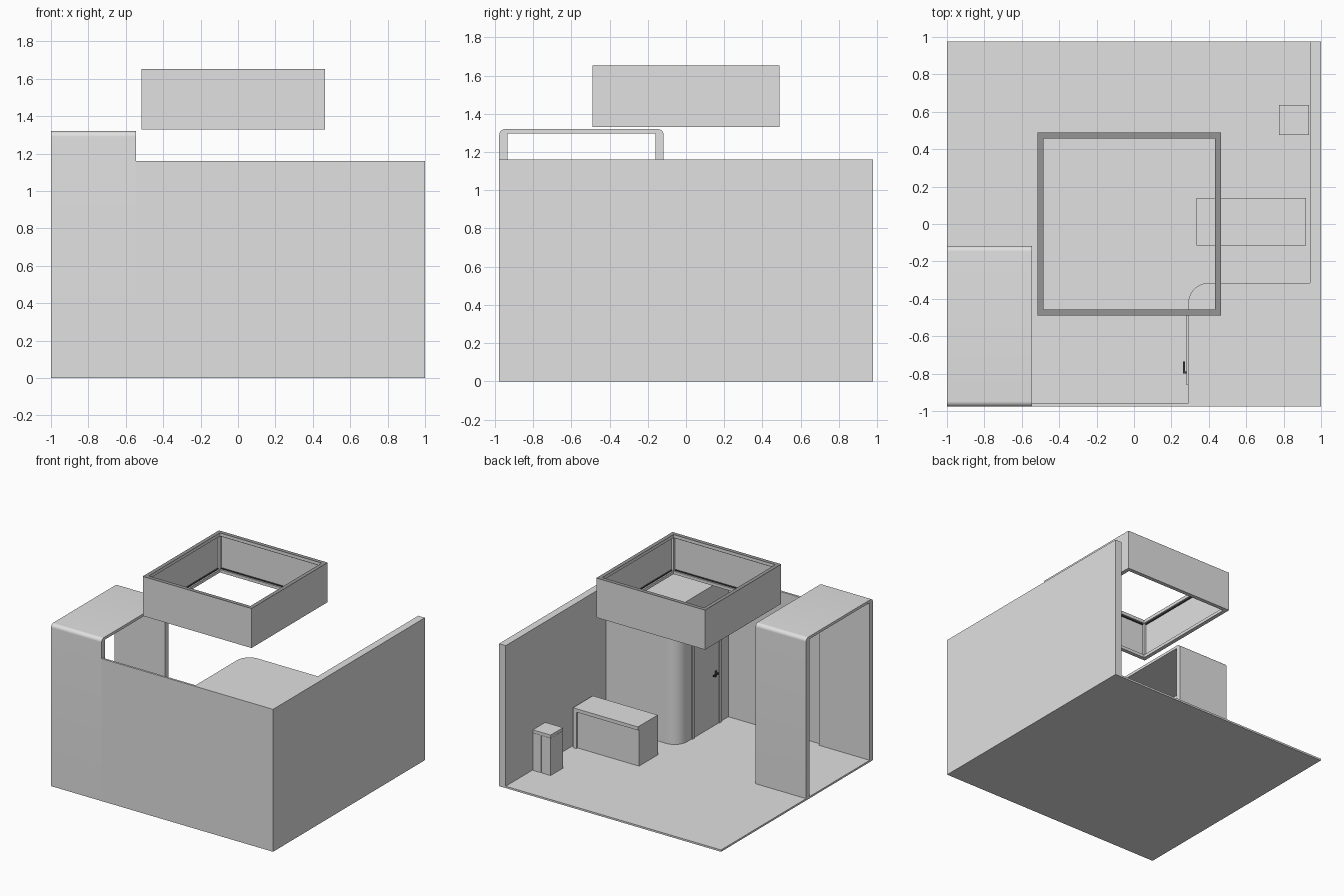
import bpy, bmesh, math
from mathutils import Vector

if "Cube" in bpy.data.objects:
    bpy.data.objects.remove(bpy.data.objects["Cube"])


def material(name, v):
    m = bpy.data.materials.new(name)
    m.diffuse_color = (v, v, v, 1)
    m.use_nodes = True
    m.node_tree.nodes["Principled BSDF"].inputs["Base Color"].default_value = m.diffuse_color
    return m


GREY = material("light grey", 0.75)
DARK = material("dark grey", 0.3)
BLACK = material("charcoal", 0.06)


def finish(name, bm, mat, smooth=False):
    bmesh.ops.recalc_face_normals(bm, faces=bm.faces)
    me = bpy.data.meshes.new(name)
    bm.to_mesh(me)
    bm.free()
    me.materials.append(mat)
    ob = bpy.data.objects.new(name, me)
    bpy.context.collection.objects.link(ob)
    if smooth:
        bpy.ops.object.select_all(action='DESELECT')
        ob.select_set(True)
        bpy.context.view_layer.objects.active = ob
        bpy.ops.object.shade_smooth_by_angle(angle=math.radians(30))
    return ob


def add_box(bm, x0, x1, y0, y1, z0, z1):
    vs = bmesh.ops.create_cube(bm, size=1)["verts"]
    for v in vs:
        v.co = Vector(((x0 + x1) / 2 + v.co.x * (x1 - x0),
                       (y0 + y1) / 2 + v.co.y * (y1 - y0),
                       (z0 + z1) / 2 + v.co.z * (z1 - z0)))


def boxes(name, mat, *dims):
    bm = bmesh.new()
    for d in dims:
        add_box(bm, *d)
    return finish(name, bm, mat)


def prism(name, pts, offset, mat, smooth=False):
    """Extrude a flat 3D outline along offset."""
    bm = bmesh.new()
    f = bm.faces.new([bm.verts.new(p) for p in pts])
    r = bmesh.ops.extrude_face_region(bm, geom=[f])
    bmesh.ops.translate(bm, vec=offset,
                        verts=[g for g in r["geom"] if isinstance(g, bmesh.types.BMVert)])
    return finish(name, bm, mat, smooth)


def ring(name, x0, x1, y0, y1, z0, z1, t, mat):
    """Square tube standing on z0, wall thickness t."""
    bm = bmesh.new()
    loops = []
    for z in (z0, z1):
        for d in (0, t):
            loops.append([bm.verts.new(p) for p in (
                (x0 + d, y0 + d, z), (x1 - d, y0 + d, z),
                (x1 - d, y1 - d, z), (x0 + d, y1 - d, z))])
    lo, li, uo, ui = loops
    for a, b in ((lo, uo), (uo, ui), (ui, li), (li, lo)):
        for i in range(4):
            j = (i + 1) % 4
            bm.faces.new((a[i], a[j], b[j], b[i]))
    return finish(name, bm, mat)


def arc(cu, cv, r, a0, a1, n=10):
    return [(cu + r * math.cos(math.radians(a0 + (a1 - a0) * i / n)),
             cv + r * math.sin(math.radians(a0 + (a1 - a0) * i / n))) for i in range(n + 1)]


FLOOR, WALL, Y = 0.015, 1.16, 0.977

# Floor slab and the two outer walls
boxes("floor", GREY, (-1, 1, -Y, Y, 0, FLOOR))
boxes("right_wall", GREY, (0.94, 1, -Y, Y, FLOOR, WALL))
boxes("front_wall", GREY, (-0.545, 0.94, -Y, -0.96, FLOOR, WALL))

# Storage room with one rounded corner
outline = [(0.94, -0.96), (0.94, -0.315)] + arc(0.40, -0.425, 0.11, 90, 180, 14) + [(0.29, -0.96)]
prism("storage_room", [(x, y, FLOOR) for x, y in outline], (0, 0, WALL - FLOOR), GREY, True)

# Storage door: leaf, surround and lever handle
boxes("door_leaf", GREY, (0.287, 0.291, -0.832, -0.512, FLOOR, 0.95))
boxes("door_surround", GREY,
      (0.281, 0.291, -0.510, -0.482, FLOOR, 0.98),
      (0.281, 0.291, -0.862, -0.834, FLOOR, 0.98),
      (0.281, 0.291, -0.834, -0.510, 0.952, 0.98))
boxes("door_handle", BLACK,
      (0.265, 0.288, -0.800, -0.788, 0.430, 0.442),
      (0.263, 0.272, -0.800, -0.735, 0.430, 0.442),
      (0.283, 0.288, -0.805, -0.783, 0.405, 0.455))

# Entrance arch, rounded on its two top edges
y0, y1, top = -Y, -0.117, 1.32
section = ([(y1, FLOOR)] + arc(y1 - 0.03, top - 0.03, 0.03, 0, 90)
           + arc(y0 + 0.03, top - 0.03, 0.03, 90, 180)
           + [(y0, FLOOR), (y0 + 0.042, FLOOR), (y0 + 0.042, 1.298),
              (y1 - 0.042, 1.298), (y1 - 0.042, FLOOR)])
prism("entrance_arch", [(-1, y, z) for y, z in section], (0.455, 0, 0), GREY, True)

# Reception counter: top, end panel and a slightly recessed cupboard
boxes("counter_shell", GREY,
      (0.335, 0.92, -0.115, 0.14, 0.312, 0.34),
      (0.89, 0.92, -0.115, 0.14, FLOOR, 0.312))
boxes("counter_cupboard", GREY, (0.335, 0.89, -0.115, 0.125, FLOOR, 0.312))

# Small cabinet with a vertical groove front and back
cab = []
for u, s in ((0.775, 1), (0.935, -1)):
    side = [(u, 0.475), (u, 0.635), (0.855 - s * 0.006, 0.635), (0.855 - s * 0.006, 0.628)]
    back = [(0.855 - s * 0.006, 0.482), (0.855 - s * 0.006, 0.475)]
    half = side + back
    cab += half if s > 0 else []
    right = half
cab = cab[1:4] + right[3:0:-1] + [right[0]] + right[:3:-1] + cab[4:] + [cab[0]]
prism("cabinet", [(x, y, FLOOR) for x, y in cab], (0, 0, 0.305), GREY)
boxes("cabinet_top", GREY, (0.775, 0.935, 0.475, 0.635, 0.321, 0.345))

# Hanging sign: outer skin, inner rails, corner posts and dark seams
X0, X1, S, Z0, Z1 = -0.515, 0.465, 0.49, 1.33, 1.65
ring("sign_skin", X0, X1, -S, S, Z0, Z1, 0.012, GREY)
e, t = 0.012, 0.02
for name, a, b in (("lower", Z0, Z0 + 0.024), ("upper", Z1 - 0.024, Z1)):
    ring("sign_%s_rail" % name, X0 + e, X1 - e, -S + e, S - e, a, b, t, GREY)
for name, z in (("lower", Z0 + 0.024), ("upper", Z1 - 0.032)):
    ring("sign_%s_seam" % name, X0 + e, X1 - e, -S + e, S - e, z, z + 0.008, 0.008, BLACK)
bm = bmesh.new()
for x in (X0 + e, X1 - e - t):
    for y in (-S + e, S - e - t):
        add_box(bm, x, x + t, y, y + t, Z0 + 0.024, Z1 - 0.024)
finish("sign_corner_posts", bm, GREY)
ring("sign_top_trim", X0, X1, -S, S, Z1, Z1 + 0.002, e + t, DARK)
